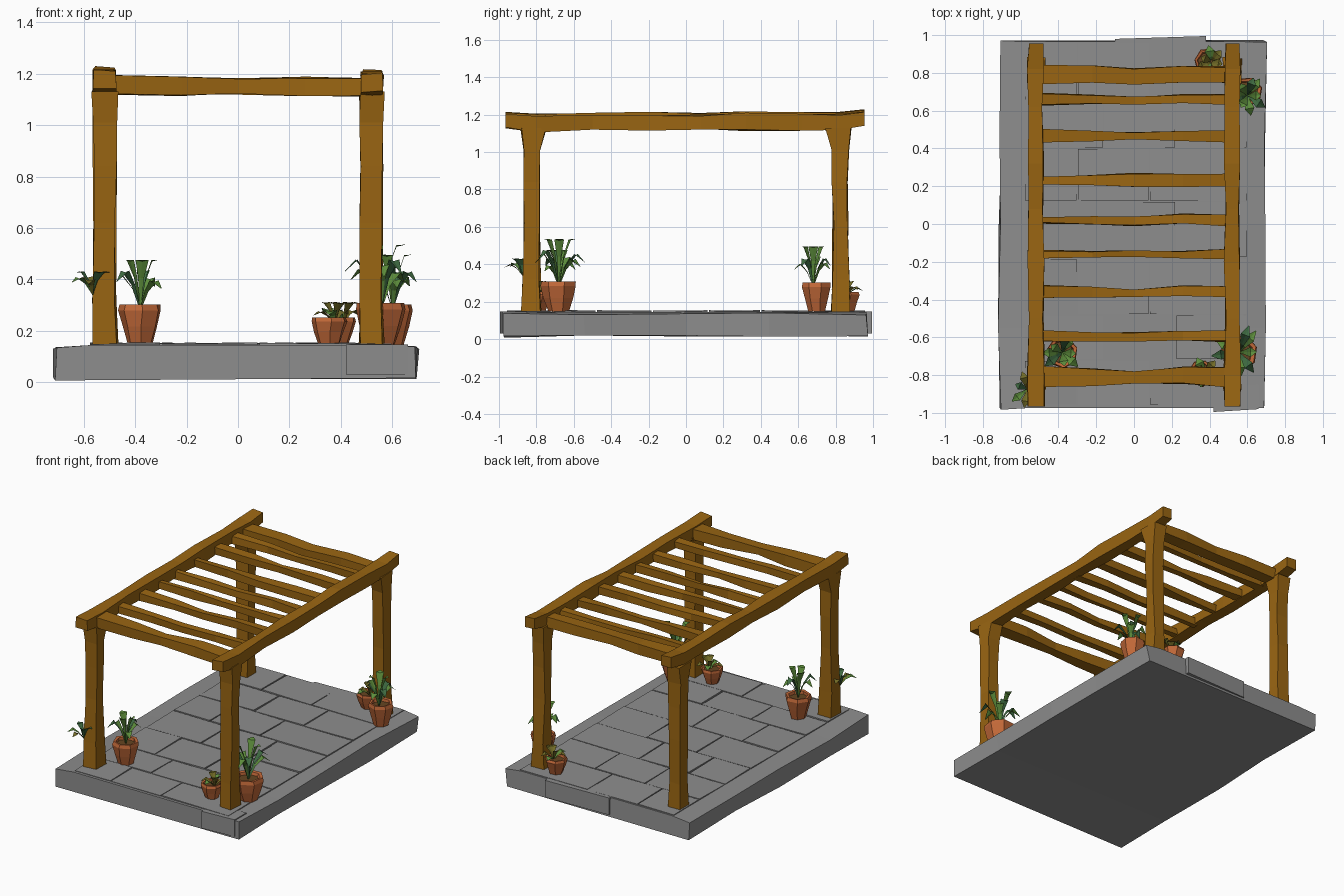
import bpy, bmesh, math, random
from mathutils import Vector

if "Cube" in bpy.data.objects:
    bpy.data.objects.remove(bpy.data.objects["Cube"])

random.seed(11)


def material(name, rgb):
    m = bpy.data.materials.new(name)
    m.diffuse_color = (*rgb, 1)
    m.use_nodes = True
    m.node_tree.nodes["Principled BSDF"].inputs["Base Color"].default_value = m.diffuse_color
    return m


WOOD = material("warm brown wood", (0.32, 0.13, 0.006))
STONE = material("grey stone", (0.27, 0.27, 0.27))
CLAY = material("terracotta", (0.54, 0.14, 0.04))
GREEN = material("leaf green", (0.11, 0.27, 0.045))
DARK = material("deep leaf green", (0.05, 0.15, 0.055))
OLIVE = material("olive leaf", (0.17, 0.15, 0.02))
SOIL = material("soil brown", (0.13, 0.06, 0.015))


def jit(a):
    return random.uniform(-a, a)


def finish(name, bm, mats):
    me = bpy.data.meshes.new(name)
    bm.to_mesh(me)
    bm.free()
    for m in mats:
        me.materials.append(m)
    ob = bpy.data.objects.new(name, me)
    bpy.context.collection.objects.link(ob)
    return ob


def loft(name, rings, mat):
    """Skin a row of equal point rings and cap both ends."""
    bm = bmesh.new()
    rows = [[bm.verts.new(p) for p in ring] for ring in rings]
    n = len(rows[0])
    for r, s in zip(rows, rows[1:]):
        for i in range(n):
            bm.faces.new((r[i], r[(i + 1) % n], s[(i + 1) % n], s[i]))
    bm.faces.new(rows[0][::-1])
    bm.faces.new(rows[-1])
    bmesh.ops.recalc_face_normals(bm, faces=bm.faces)
    return finish(name, bm, [mat])


CORNERS = [(-1, -1), (1, -1), (1, 1), (-1, 1)]


def timber(name, axis, sections, rough):
    """Roughly hewn bar: sections are (centre, half width, half depth)."""
    u, v = {"x": ((0, 1, 0), (0, 0, 1)), "y": ((1, 0, 0), (0, 0, 1)),
            "z": ((1, 0, 0), (0, 1, 0))}[axis]
    u, v = Vector(u), Vector(v)
    rings = []
    for c, w, d in sections:
        rings.append([Vector(c) + u * (a * w + jit(rough)) + v * (b * d + jit(rough))
                      for a, b in CORNERS])
    return loft(name, rings, WOOD)


# Stone platform with uneven edges
rings = []
for i, y in enumerate((-0.975, -0.55, 0.0, 0.45, 0.965)):
    low = 0.004 if i == 0 else 0.018
    rings.append([(-0.71 + jit(.01), y + jit(.01), low + jit(.004)),
                  (0.69 + jit(.01), y + jit(.01), 0.016 + jit(.004)),
                  (0.695 + jit(.01), y + jit(.01), 0.136 + jit(.008)),
                  (0.58, y, 0.145), (-0.57, y, 0.145),
                  (-0.71 + jit(.01), y + jit(.01), 0.138 + jit(.008))])
loft("stone_platform", rings, STONE)

# Thin paving slabs on the platform
ys = [-0.96, -0.72, -0.48, -0.18, 0.12, 0.40, 0.68, 0.96]
for r, (y0, y1) in enumerate(zip(ys, ys[1:])):
    k = (r % 2) * 0.14
    xs = [-0.58, -0.30 + k, 0.08 + k, 0.60]
    for c, (x0, x1) in enumerate(zip(xs, xs[1:])):
        g = 0.004
        pts = [(x0 + g, y0 + g), (x1 - g, y0 + g), (x1 - g, y1 - g), (x0 + g, y1 - g)]
        loft(f"paving_slab_{r}_{c}", [[(x, y, 0.13) for x, y in pts],
             [(x, y, 0.151 + jit(.004)) for x, y in pts]], STONE)

# Odd stones overhanging the front and back edges
for name, x0, x1, y0, y1 in (("front_edge_stone", 0.42, 0.66, -0.995, -0.85),
                             ("back_edge_stone", -0.10, 0.38, 0.85, 0.995)):
    pts = [(x0, y0), (x1, y0 + .015), (x1, y1), (x0, y1 - .015)]
    loft(name, [[(x, y, z) for x, y in pts] for z in (0.03, 0.147)], STONE)

# Corner posts: flared foot, slim shaft, head spreading to the beam
for sx, side in ((-1, "left"), (1, "right")):
    for sy, end in ((-1, "front"), (1, "back")):
        x, y = sx * 0.518, sy * 0.825
        timber(f"{end}_{side}_post", "z",
               [((x, y, 0.14), .048, .052), ((x, y, 0.32), .043, .044),
                ((x, y, 0.62), .041, .039), ((x, y, 0.84), .043, .041),
                ((x, y, 1.01), .044, .042), ((x, y - sy * .01, 1.13), .047, .066)], .006)

# Long side beams, several hewn lengths each
for sx, side in ((-1, "left"), (1, "right")):
    x = sx * 0.52
    zo = 0.008 if sx < 0 else -0.004
    timber(f"{side}_beam", "y",
           [((x, y, z + zo), w, d) for y, z, w, d in
            ((-.965, 1.168, .045, .035), (-.80, 1.155, .044, .042), (-.50, 1.163, .037, .036),
             (-.20, 1.160, .041, .043), (.08, 1.164, .036, .036), (.32, 1.166, .042, .046),
             (.62, 1.164, .037, .041), (.82, 1.166, .043, .040), (.955, 1.182, .037, .036))], .005)

# Cross rafters: (y, half width at left, middle, right)
RAFTERS = [(-.81, .055, .032, .055), (-.595, .028, .022, .028), (-.36, .033, .02, .028),
           (-.16, .02, .014, .026), (.02, .014, .024, .030), (.23, .016, .034, .034),
           (.465, .034, .018, .030), (.66, .032, .018, .026), (.79, .05, .042, .042)]
for i, (y, a, b, c) in enumerate(RAFTERS):
    end = i in (0, 8)
    d = .036 if end else .026
    timber(f"rafter_{i + 1}", "x",
           [((-.50, y, 1.155), a, d), ((-.22, y, 1.153), (a + b) / 2, d),
            ((0.0, y + jit(.008), 1.150), b, d * .8),
            ((.26, y + jit(.008), 1.150), (b + c) / 2, d), ((.50, y, 1.148), c, d)], .005)


def pot(name, x, y, r, h):
    z = 0.148
    rings = []
    for rr, zz in ((.58, 0), (.82, .45), (1.0, .85), (.95, 1.0), (.75, .98), (.7, .86)):
        rings.append([(x + r * rr * math.cos(t * math.tau / 7 + .3) + jit(.003),
                       y + r * rr * math.sin(t * math.tau / 7 + .3) + jit(.003),
                       z + h * zz) for t in range(7)])
    ob = loft(name, rings, CLAY)
    ob.data.materials.append(SOIL)
    ob.data.polygons[-1].material_index = 1  # soil inside the rim


def plant(name, x, y, z, reach, rise, count, width, mats):
    """Tuft of folded, drooping leaves."""
    bm = bmesh.new()
    for i in range(count):
        ang = i * math.tau / count + jit(.25)
        out = Vector((math.cos(ang), math.sin(ang), 0))
        side = Vector((-out.y, out.x, 0))
        up = rise * (1.0 if i % 3 == 0 else random.uniform(.55, .8))
        far = reach * (.65 if i % 3 == 0 else random.uniform(.85, 1.05))
        droop = .98 if i % 3 == 0 else .72
        rows = []
        for t, hgt, w in ((0, 0, .12), (.3, .62, .45), (.65, .95, 1), (1, droop, .08)):
            c = Vector((x, y, z)) + out * far * t + Vector((0, 0, up * hgt))
            e = Vector((0, 0, .25 * w * width))
            rows.append([bm.verts.new(c - side * width * w + e), bm.verts.new(c),
                         bm.verts.new(c + side * width * w + e)])
        for p, q in zip(rows, rows[1:]):
            for k in (0, 1):
                f = bm.faces.new((p[k], p[k + 1], q[k + 1], q[k]))
                f.material_index = i % len(mats)
    finish(name, bm, mats)


# Potted plants: (name, x, y, pot radius, pot height, reach, rise, leaves)
for n, x, y, r, h, reach, rise, cnt in (
        ("front_left", -.38, -.68, .085, .155, .11, .20, 8),
        ("front_right", .555, -.68, .10, .16, .145, .26, 9),
        ("back_right", .60, .70, .08, .155, .11, .22, 9)):
    pot(n + "_pot", x, y, r, h)
    plant(n + "_leaves", x, y - (.02 if y > 0 else 0), .28, reach, rise, cnt, .026,
          [GREEN, GREEN, DARK])

for n, x, y in (("small_front", .355, -.79), ("small_back", .39, .86)):
    pot(n + "_pot", x, y, .072, .105)
    plant(n + "_leaves", x + .02, y, .225, .09, .085, 7, .026, [OLIVE, OLIVE, GREEN])

# Loose foliage around the front left post
plant("post_foliage", -.565, -.875, .34, .105, .09, 7, .022, [DARK, GREEN, OLIVE])
